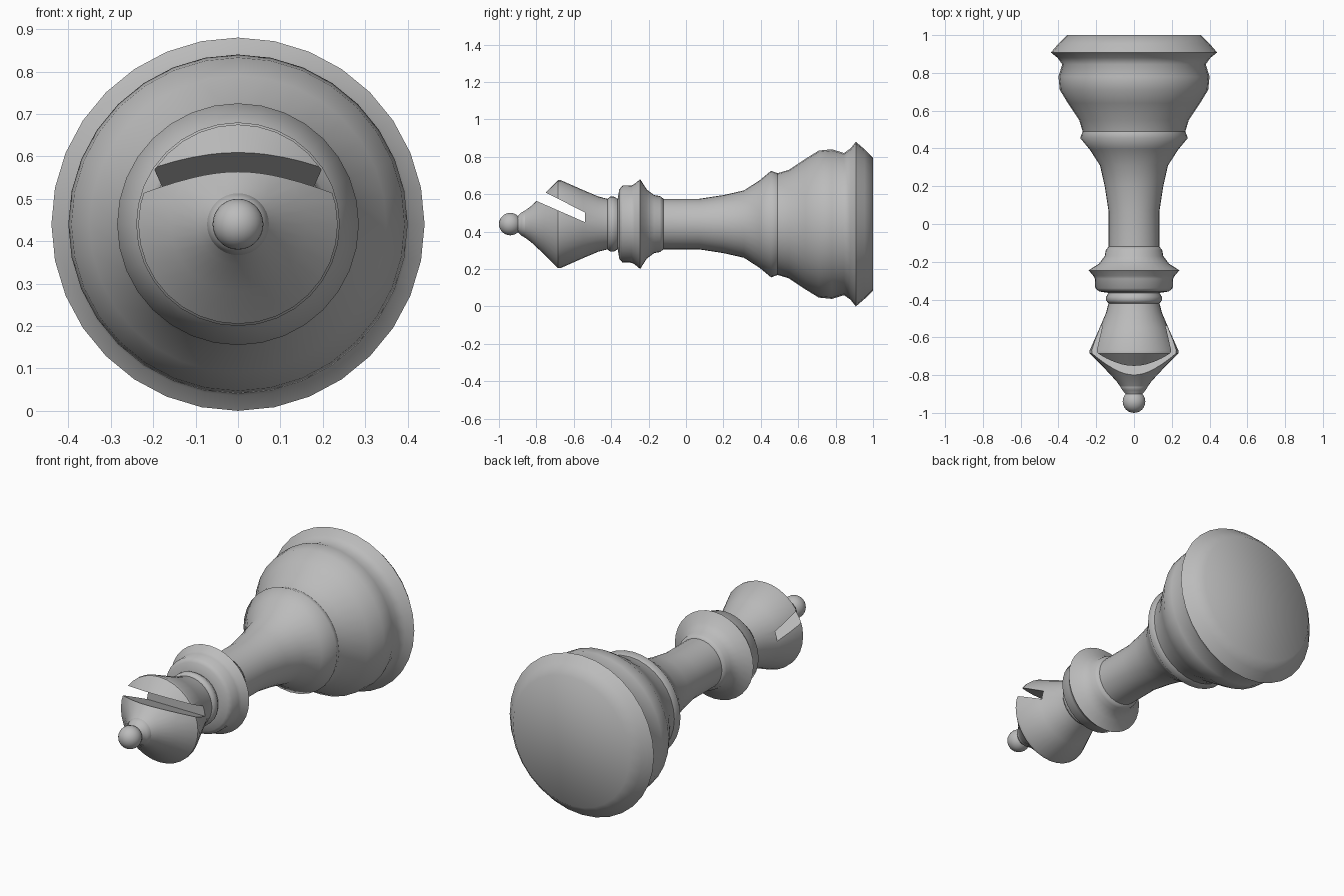
import bpy, bmesh, math

cube = bpy.data.objects.get("Cube")
if cube:
    bpy.data.objects.remove(cube, do_unlink=True)

AXIS_Z = 0.44
SIDES = 32

grey = bpy.data.materials.new("plain_grey")
grey.use_nodes = True
COLOUR = (0.5, 0.5, 0.5, 1)
grey.diffuse_color = COLOUR
grey.node_tree.nodes["Principled BSDF"].inputs["Base Color"].default_value = COLOUR


def finish(name, bm):
    bmesh.ops.recalc_face_normals(bm, faces=bm.faces[:])
    mesh = bpy.data.meshes.new(name)
    bm.to_mesh(mesh)
    bm.free()
    mesh.materials.append(grey)
    obj = bpy.data.objects.new(name, mesh)
    bpy.context.collection.objects.link(obj)
    return obj


def activate(obj):
    bpy.ops.object.select_all(action='DESELECT')
    obj.select_set(True)
    bpy.context.view_layer.objects.active = obj


def smooth(obj):
    activate(obj)
    bpy.ops.object.shade_smooth_by_angle(angle=math.radians(60))


def lathe(name, profile):
    """Turn (y, radius) points about the lying axis and cap both ends."""
    bm = bmesh.new()
    rings = []
    for y, r in profile:
        angles = [2 * math.pi * i / SIDES for i in range(SIDES)]
        rings.append([bm.verts.new((r * math.sin(a), y, AXIS_Z + r * math.cos(a)))
                      for a in angles])
    for a, b in zip(rings, rings[1:]):
        for i in range(SIDES):
            j = (i + 1) % SIDES
            bm.faces.new((a[i], a[j], b[j], b[i]))
    bm.faces.new(rings[0])
    bm.faces.new(rings[-1])
    return finish(name, bm)


# Ball at the tip
bm = bmesh.new()
bmesh.ops.create_uvsphere(bm, u_segments=24, v_segments=14, radius=0.06)
bmesh.ops.translate(bm, verts=bm.verts[:], vec=(0, -0.94, AXIS_Z))
smooth(finish("tip_ball", bm))

# Small neck under the ball
smooth(lathe("tip_neck", [(-0.92, 0.04), (-0.9, 0.043), (-0.88, 0.062),
                          (-0.86, 0.073), (-0.83, 0.07)]))

# Mitre head with a slanted slot cut right through
head = lathe("mitre_head", [(-0.86, 0.073), (-0.83, 0.095), (-0.76, 0.16),
                            (-0.685, 0.235), (-0.67, 0.235), (-0.55, 0.182),
                            (-0.47, 0.148), (-0.42, 0.135)])
bm = bmesh.new()
slot = [(-0.54, 0.45), (-0.54, 0.502), (-0.95, 0.71), (-0.95, 0.63)]
left, right = [[bm.verts.new((x, y, z)) for y, z in slot] for x in (0.5, -0.5)]
bm.faces.new(left)
bm.faces.new(right)
for i in range(4):
    j = (i + 1) % 4
    bm.faces.new((left[i], left[j], right[j], right[i]))
cutter = finish("slot_cutter", bm)
cut = head.modifiers.new("slot", 'BOOLEAN')
cut.operation = 'DIFFERENCE'
cut.solver = 'EXACT'
cut.object = cutter
activate(head)
bpy.ops.object.modifier_apply(modifier=cut.name)
bpy.data.objects.remove(cutter, do_unlink=True)
activate(head)
bpy.ops.object.shade_smooth_by_angle(angle=math.radians(40))

# Stacked collar rings
smooth(lathe("collar", [(-0.42, 0.135), (-0.405, 0.147), (-0.385, 0.147),
                        (-0.365, 0.135), (-0.357, 0.185), (-0.34, 0.205),
                        (-0.29, 0.207), (-0.275, 0.215), (-0.245, 0.24),
                        (-0.21, 0.185), (-0.17, 0.155), (-0.14, 0.15),
                        (-0.12, 0.135)]))

# Stem flaring to a ridge
smooth(lathe("stem", [(-0.12, 0.135), (0.07, 0.135), (0.2, 0.155), (0.31, 0.18),
                      (0.395, 0.235), (0.455, 0.285), (0.49, 0.272)]))

# Bulging foot with a rim and flat underside
smooth(lathe("foot", [(0.49, 0.272), (0.55, 0.29), (0.64, 0.35), (0.71, 0.393),
                      (0.78, 0.4), (0.845, 0.38), (0.88, 0.405), (0.908, 0.44),
                      (0.955, 0.4), (1.0, 0.355)]))
